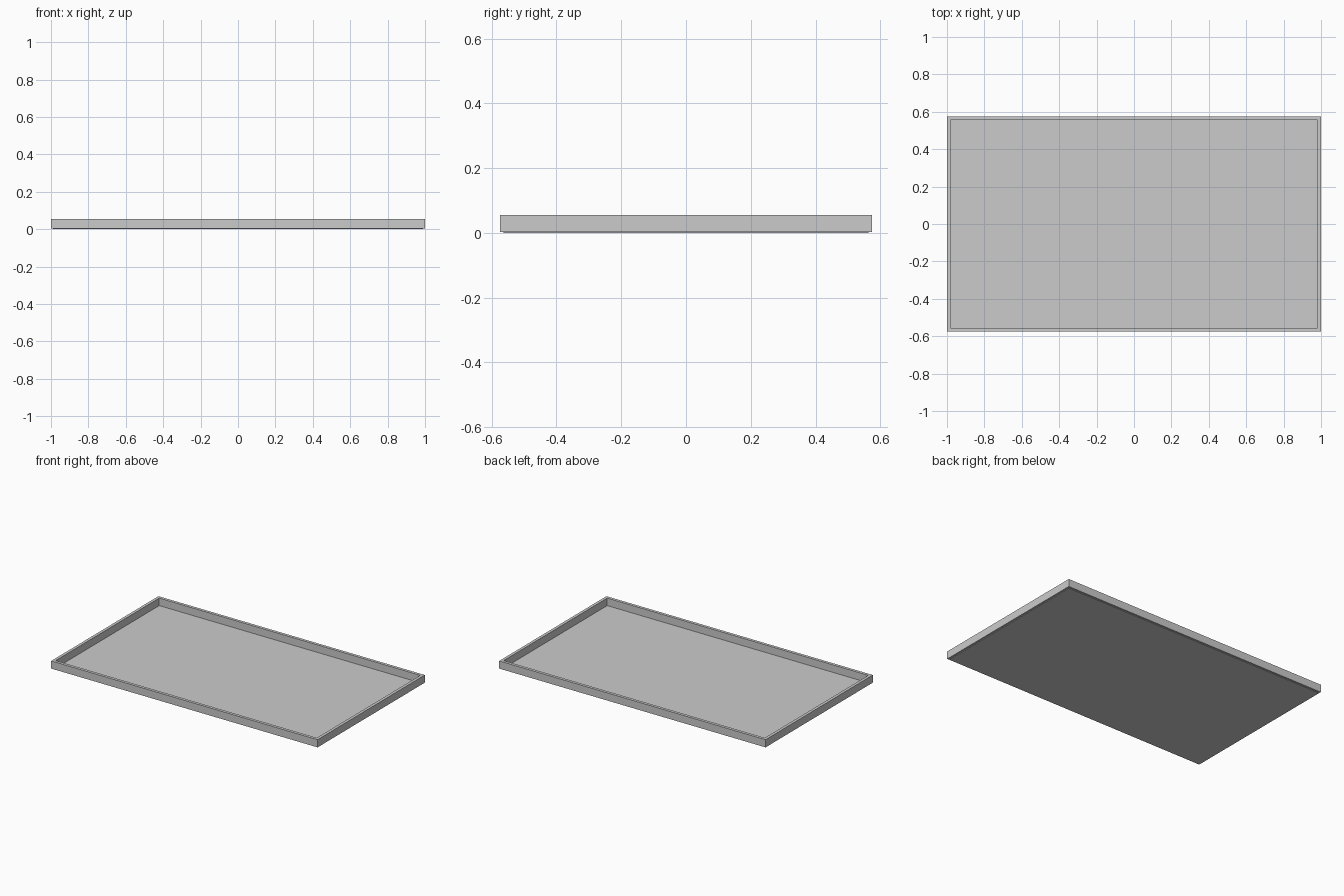
import bpy, bmesh

if "Cube" in bpy.data.objects:
    bpy.data.objects.remove(bpy.data.objects["Cube"])

W, D, H = 2.0, 1.15, 0.055   # overall size
T = 0.02                     # rim thickness
LIP = 0.003                  # floor panel drops slightly below the rim


def box(name, x, y, z0, z1):
    bm = bmesh.new()
    bmesh.ops.create_cube(bm, size=1)
    for v in bm.verts:
        v.co = (v.co.x * x, v.co.y * y, z1 if v.co.z > 0 else z0)
    me = bpy.data.meshes.new(name)
    bm.to_mesh(me)
    bm.free()
    ob = bpy.data.objects.new(name, me)
    bpy.context.collection.objects.link(ob)
    return ob


# Raised rim: a block with its middle cut through
rim = box("tray_rim", W, D, LIP, H)
cutter = box("rim_cutter", W - 2 * T, D - 2 * T, -0.1, 0.2)
cutter.hide_render = True
cutter.hide_viewport = True
cut = rim.modifiers.new("opening", 'BOOLEAN')
cut.operation = 'DIFFERENCE'
cut.solver = 'EXACT'
cut.object = cutter

# Thin floor panel
box("tray_floor", W - 2 * T + 0.016, D - 2 * T + 0.016, 0, LIP + 0.001)
